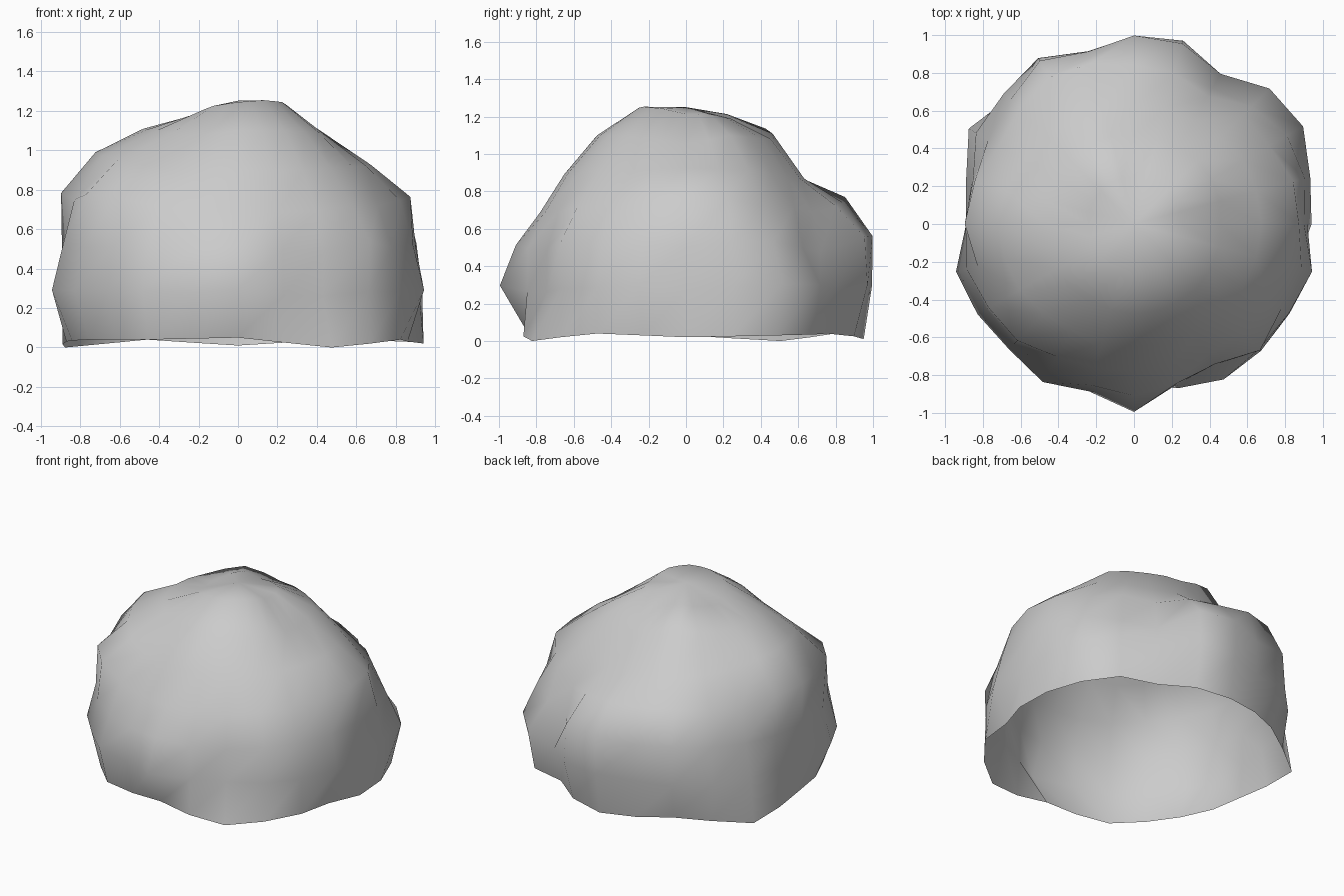
import bpy, bmesh, math

cube = bpy.data.objects.get("Cube")
if cube:
    bpy.data.objects.remove(cube, do_unlink=True)

SIDES = 24
APEX = 1.25
BASE = 0.03

# Distance from the centre in hundredths, one ring of evenly spaced bearings per elevation
RINGS = {
    15: [95, 100, 107, 105, 95, 104, 103, 98, 105, 101, 100, 92,
         92, 101, 99, 97, 100, 95, 103, 91, 89, 97, 98, 101],
    28: [102, 106, 106, 100, 94, 112, 113, 107, 113, 105, 101, 100,
         101, 104, 102, 102, 101, 100, 103, 99, 97, 107, 102, 104],
    40: [114, 114, 108, 107, 102, 108, 110, 115, 117, 112, 108, 114,
         117, 112, 116, 114, 106, 103, 102, 102, 103, 107, 107, 111],
    53: [112, 111, 105, 105, 106, 112, 120, 116, 108, 108, 109, 111],
    66: [112, 117, 115, 115, 121, 118, 118, 117, 114, 117, 117, 116],
    78: [121, 121, 119, 118, 121, 118, 116, 118, 122, 124, 125, 124],
}
# Bottom rim: distance out and height, in hundredths
RIM = [94, 96, 97, 97, 87, 93, 95, 93, 92, 94, 101, 92,
       87, 87, 87, 88, 91, 87, 85, 90, 95, 95, 95, 89]
RIM_HEIGHT = [2, 3, 4, 1, 4, 0, 3, 4, 4, 5, 0, 4]


def around(ring, column):
    """Value of a ring at a column, blended where the ring has fewer entries."""
    place = column * len(ring) / SIDES
    i = int(place)
    t = place - i
    return (ring[i] * (1 - t) + ring[(i + 1) % len(ring)] * t) / 100


def add_ring(bm, point):
    """Ring of vertices from a function giving distance out and height."""
    verts = []
    for column in range(SIDES):
        out, height = point(column)
        bearing = math.tau * column / SIDES
        verts.append(bm.verts.new((out * math.cos(bearing), out * math.sin(bearing), height)))
    return verts


# Open lumpy dome: stacked uneven rings closed by a fan at the top
bm = bmesh.new()
rows = [add_ring(bm, lambda c: (around(RIM, c), around(RIM_HEIGHT, c)))]
for degrees, ring in RINGS.items():
    tilt = math.radians(degrees)
    rows.append(add_ring(bm, lambda c: (around(ring, c) * math.cos(tilt),
                                        BASE + around(ring, c) * math.sin(tilt))))
top = bm.verts.new((0, 0, APEX))
for i in range(SIDES):
    j = (i + 1) % SIDES
    for low, high in zip(rows, rows[1:]):
        bm.faces.new((low[i], low[j], high[j], high[i]))
    bm.faces.new((rows[-1][i], rows[-1][j], top))

mesh = bpy.data.meshes.new("rock_shell")
bm.to_mesh(mesh)
bm.free()
mesh.shade_smooth()
rock = bpy.data.objects.new("rock_shell", mesh)
bpy.context.collection.objects.link(rock)

# Plain stone colour
stone = bpy.data.materials.new("light_grey_stone")
stone.use_nodes = True
grey = (0.6, 0.6, 0.6, 1)
stone.diffuse_color = grey
stone.node_tree.nodes["Principled BSDF"].inputs["Base Color"].default_value = grey
mesh.materials.append(stone)
